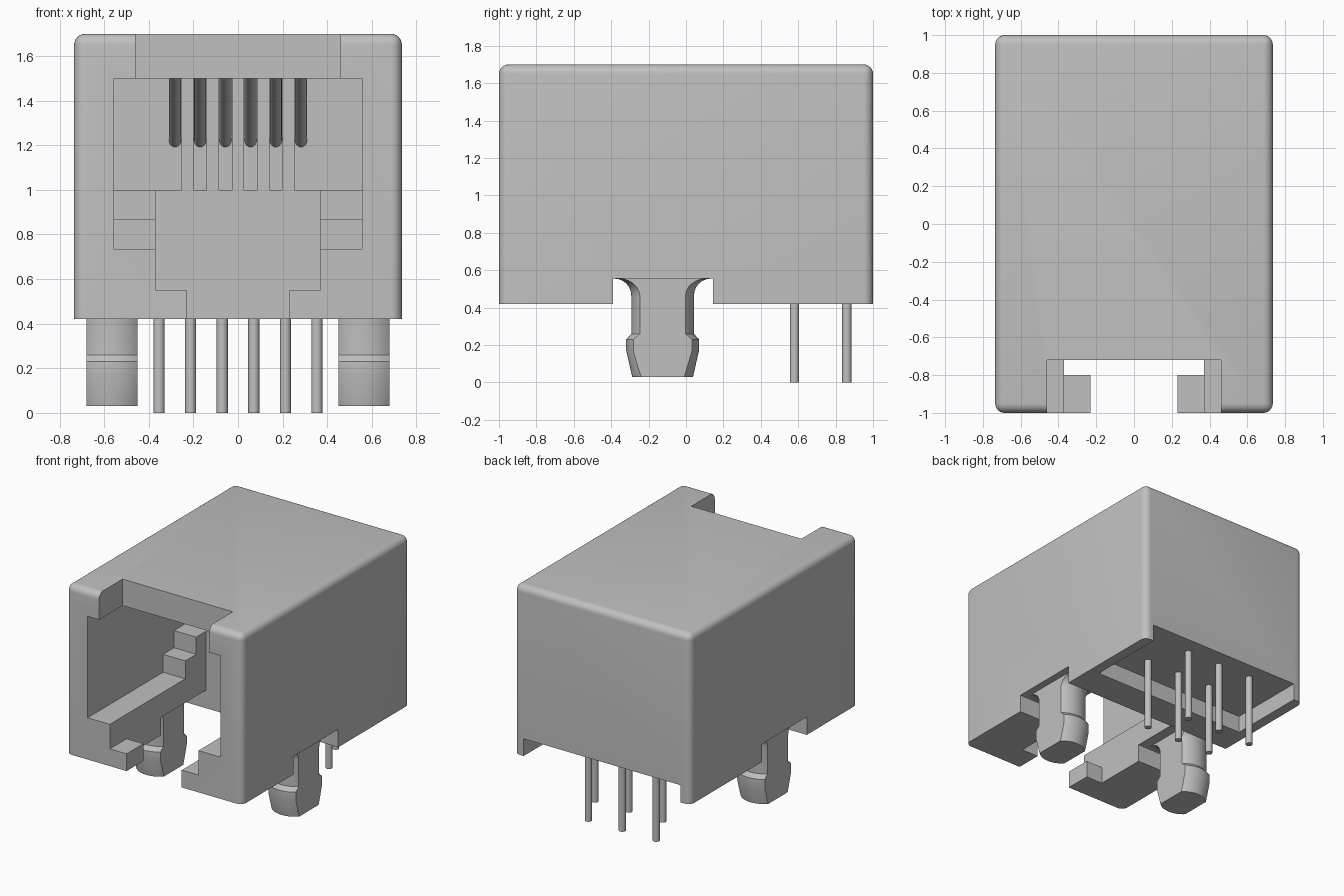
import bpy, bmesh, math
from mathutils import Vector

cube = bpy.data.objects.get("Cube")
if cube:
    bpy.data.objects.remove(cube, do_unlink=True)

GREY = (0.53, 0.53, 0.53, 1.0)
mat = bpy.data.materials.new("plain_grey")
mat.diffuse_color = GREY
mat.use_nodes = True
bsdf = next(n for n in mat.node_tree.nodes if n.type == 'BSDF_PRINCIPLED')
bsdf.inputs["Base Color"].default_value = GREY


def finish(name, bm):
    """Turn a bmesh into a linked object with the shared material."""
    bmesh.ops.recalc_face_normals(bm, faces=bm.faces[:])
    me = bpy.data.meshes.new(name)
    bm.to_mesh(me)
    bm.free()
    me.materials.append(mat)
    ob = bpy.data.objects.new(name, me)
    bpy.context.collection.objects.link(ob)
    return ob


def activate(ob):
    bpy.ops.object.select_all(action='DESELECT')
    ob.select_set(True)
    bpy.context.view_layer.objects.active = ob


def smooth(ob):
    activate(ob)
    bpy.ops.object.shade_smooth_by_angle(angle=math.radians(30))


def box_bm(x0, x1, y0, y1, z0, z1):
    bm = bmesh.new()
    bmesh.ops.create_cube(bm, size=1)
    for v in bm.verts:
        v.co = Vector(((x0 + x1) / 2 + v.co.x * (x1 - x0),
                       (y0 + y1) / 2 + v.co.y * (y1 - y0),
                       (z0 + z1) / 2 + v.co.z * (z1 - z0)))
    return bm


def rod(name, a, b, r, sides=20):
    """Round rod between two points."""
    a, b = Vector(a), Vector(b)
    bm = bmesh.new()
    bmesh.ops.create_cone(bm, cap_ends=True, segments=sides, radius1=r, radius2=r,
                          depth=(b - a).length)
    rot = (b - a).to_track_quat('Z', 'Y')
    for v in bm.verts:
        v.co = rot @ v.co + (a + b) / 2
    ob = finish(name, bm)
    smooth(ob)
    return ob


# Housing shell with rounded top and upright edges
bm = box_bm(-0.735, 0.735, -1, 1, 0.42, 1.70)
edges = [e for e in bm.edges if max(v.co.z for v in e.verts) > 1]
bmesh.ops.bevel(bm, geom=edges, offset=0.05, segments=6, profile=0.5, affect='EDGES')
housing = finish("housing", bm)

# Hollows: half width, y range, z range
HOLLOWS = {
    "plug_cavity": (0.555, -1.1, -0.10, 0.735, 1.5),
    "cavity_low_step": (0.555, -0.3, 0.03, 0.87, 1.5),
    "cavity_high_step": (0.555, -0.3, 0.20, 1.0, 1.5),
    "floor_opening": (0.37, -0.8, 0.145, 0.3, 1.0),
    "latch_slot": (0.37, -1.1, -0.7, 0.55, 1.2),
    "latch_mouth": (0.23, -1.1, -0.7, 0.3, 0.8),
    "top_notch": (0.46, -1.1, -0.72, 1.3, 1.8),
    "clip_notch": (1.0, -0.39, 0.145, 0.3, 0.555),
    "pin_recess": (0.655, 0.39, 1.1, 0.3, 0.55),
}
for name, (w, y0, y1, z0, z1) in HOLLOWS.items():
    cutter = finish(name, box_bm(-w, w, y0, y1, z0, z1))
    cutter.hide_render = True
    activate(housing)
    mod = housing.modifiers.new(name, 'BOOLEAN')
    mod.operation = 'DIFFERENCE'
    mod.solver = 'EXACT'
    mod.object = cutter
    bpy.ops.object.modifier_apply(modifier=mod.name)
    bpy.data.objects.remove(cutter, do_unlink=True)
smooth(housing)

# Ribs between the contacts on the cavity's back wall
for i in range(5):
    x = (i - 2) * 0.113
    finish(f"contact_rib_{i + 1}", box_bm(x - 0.0275, x + 0.0275, 0.15, 0.23, 0.97, 1.53))

# Slanted contact wires and staggered solder pins
for i in range(6):
    x = (i - 2.5) * 0.113
    rod(f"contact_wire_{i + 1}", (x, -0.35, 1.54), (x, 0.24, 1.20), 0.027)
    x = (i - 2.5) * 0.1416
    rod(f"solder_pin_{i + 1}", (x, 0.86 if i % 2 == 0 else 0.58, 0),
        (x, 0.86 if i % 2 == 0 else 0.58, 0.57), 0.025)

# Mounting clips: turned pegs with two flat sides
profile = [(0.163, 0.03), (0.195, 0.17), (0.195, 0.23), (0.168, 0.26)]
for k in range(7):
    a = math.radians(90 * k / 6)
    profile.append((0.258 - 0.09 * math.cos(a), 0.465 + 0.09 * math.sin(a)))
profile.append((0.258, 0.565))


def clip(name, cx, cy=-0.125, half=0.115, sides=48):
    bm = bmesh.new()
    rings = []
    for r, z in profile:
        rings.append([bm.verts.new((r * math.cos(2 * math.pi * (i + 0.5) / sides),
                                    r * math.sin(2 * math.pi * (i + 0.5) / sides), z))
                      for i in range(sides)])
    for lo, hi in zip(rings, rings[1:]):
        for i in range(sides):
            j = (i + 1) % sides
            bm.faces.new((lo[i], lo[j], hi[j], hi[i]))
    bm.faces.new(rings[0][::-1])
    bm.faces.new(rings[-1])
    for s in (-1, 1):
        bmesh.ops.bisect_plane(bm, geom=bm.verts[:] + bm.edges[:] + bm.faces[:], dist=1e-5,
                               plane_co=(s * half, 0, 0), plane_no=(s, 0, 0), clear_outer=True)
        bmesh.ops.holes_fill(bm, edges=[e for e in bm.edges if e.is_boundary], sides=0)
    bmesh.ops.translate(bm, verts=bm.verts[:], vec=(cx, cy, 0))
    smooth(finish(name, bm))


clip("left_clip", 0.565)
clip("right_clip", -0.565)
